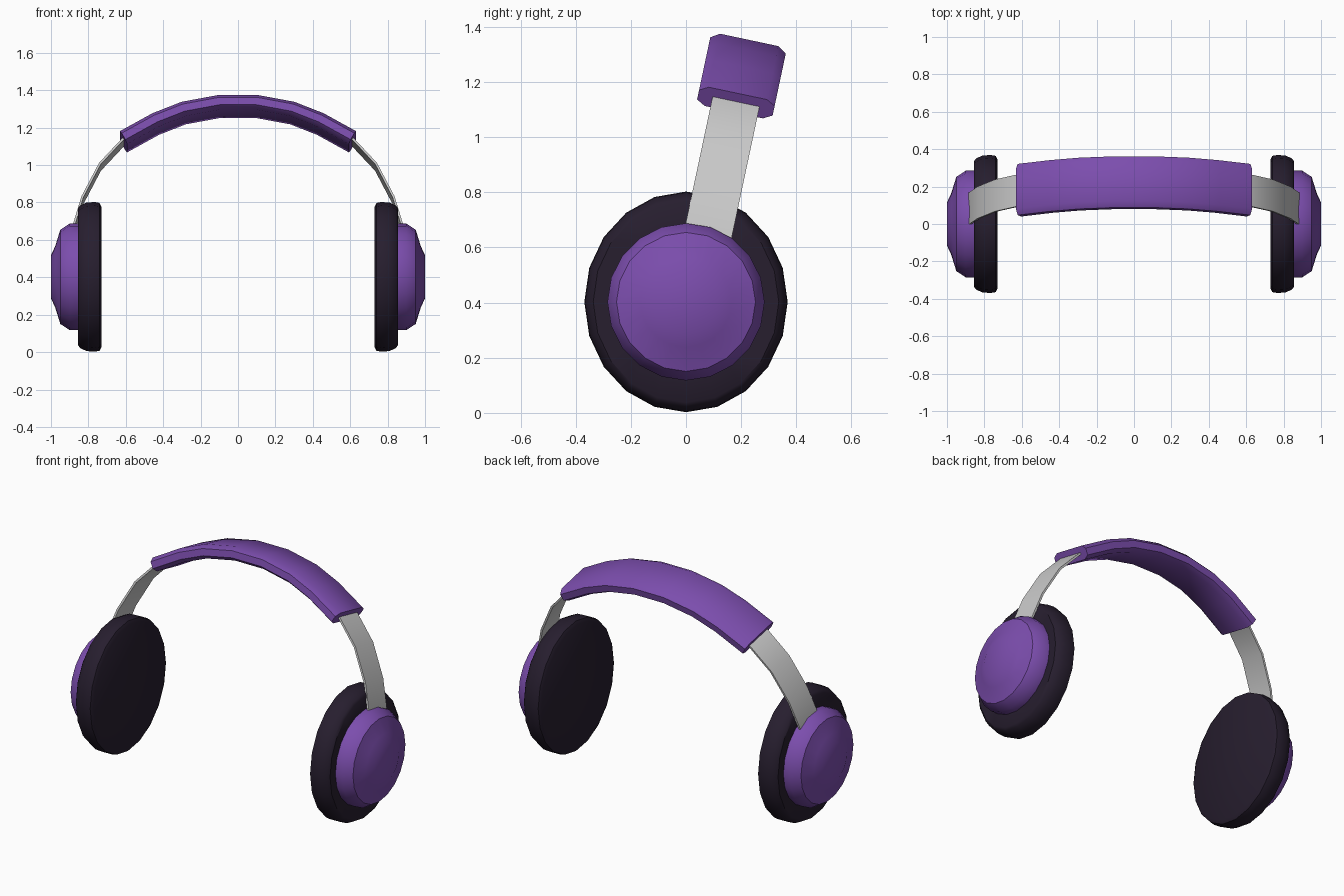
import bpy, bmesh, math
from mathutils import Vector

if "Cube" in bpy.data.objects:
    bpy.data.objects.remove(bpy.data.objects["Cube"])

SIDES = 20
CENTRE_Z = 0.4025
TILT = math.radians(12)
UP = Vector((0, math.sin(TILT), math.cos(TILT)))
ACROSS = Vector((0, math.cos(TILT), -math.sin(TILT)))
BAND_ORIGIN = Vector((0, 0.082, 0.66))


def material(name, rgb):
    m = bpy.data.materials.new(name)
    m.diffuse_color = (*rgb, 1)
    m.use_nodes = True
    m.node_tree.nodes["Principled BSDF"].inputs["Base Color"].default_value = m.diffuse_color
    return m


purple = material("purple", (0.20, 0.075, 0.42))
black = material("dark_cushion", (0.02, 0.013, 0.028))


def skin(name, rings, mat=None, angle=35):
    """Bridge closed rings of points and cap both ends."""
    bm = bmesh.new()
    loops = [[bm.verts.new(p) for p in ring] for ring in rings]
    n = len(loops[0])
    for a, b in zip(loops, loops[1:]):
        for i in range(n):
            j = (i + 1) % n
            bm.faces.new((a[i], a[j], b[j], b[i]))
    bm.faces.new(loops[0])
    bm.faces.new(loops[-1])
    bmesh.ops.recalc_face_normals(bm, faces=bm.faces)
    mesh = bpy.data.meshes.new(name)
    bm.to_mesh(mesh)
    bm.free()
    if mat:
        mesh.materials.append(mat)
    ob = bpy.data.objects.new(name, mesh)
    bpy.context.collection.objects.link(ob)
    bpy.ops.object.select_all(action='DESELECT')
    ob.select_set(True)
    bpy.context.view_layer.objects.active = ob
    bpy.ops.object.shade_smooth_by_angle(angle=math.radians(angle))
    return ob


def lathe(name, profile, side, mat, squash=1.0):
    """Turn (x, radius) points about the ear axis."""
    steps = [2 * math.pi * i / SIDES for i in range(SIDES)]
    rings = [[(side * x, squash * r * math.sin(a), CENTRE_Z + r * math.cos(a))
              for a in steps] for x, r in profile]
    return skin(name, rings, mat)


def band(name, half_path, section, mat=None):
    """Sweep a (width, thickness) section along a mirrored arch in the tilted plane."""
    path = [(-x, h) for x, h in reversed(half_path)] + half_path
    pts = [Vector((x, 0, 0)) + BAND_ORIGIN + UP * h for x, h in path]
    rings = []
    for i, p in enumerate(pts):
        before = (p - pts[i - 1]).normalized() if i else None
        after = (pts[i + 1] - p).normalized() if i < len(pts) - 1 else None
        before, after = before or after, after or before
        tangent = (before + after).normalized()
        normal = ACROSS.cross(tangent)
        if normal.dot(UP) < 0:
            normal = -normal
        stretch = 1 / tangent.dot(before)
        rings.append([p + ACROSS * w + normal * t * stretch for w, t in section])
    return skin(name, rings, mat)


# Ear cushions and outer cups
cushion = [(0.73, 0.375), (0.74, 0.395), (0.765, 0.40), (0.81, 0.397),
           (0.845, 0.38), (0.855, 0.365), (0.855, 0.25)]
cup = [(0.84, 0.285), (0.90, 0.285), (0.95, 0.252), (0.977, 0.165), (1.0, 0.115)]
for label, side in (("left", -1), ("right", 1)):
    lathe(label + "_cushion", cushion, side, black, 0.922)
    lathe(label + "_cup", cup, side, purple)

# Thin metal band running through the pad into both cups
band("metal_band",
     [(0.10, 0.665), (0.29, 0.63), (0.44, 0.57), (0.615, 0.472), (0.738, 0.338),
      (0.832, 0.155), (0.878, 0.0), (0.885, -0.06)],
     [(-0.087, -0.006), (0.087, -0.006), (0.087, 0.006), (-0.087, 0.006)])

# Padded headband with chamfered edges
band("headband_pad",
     [(0.10, 0.668), (0.29, 0.632), (0.44, 0.572), (0.612, 0.475)],
     [(-0.108, 0.04), (0.108, 0.04), (0.14, 0.02), (0.14, -0.02),
      (0.108, -0.04), (-0.108, -0.04), (-0.14, -0.02), (-0.14, 0.02)], purple)
